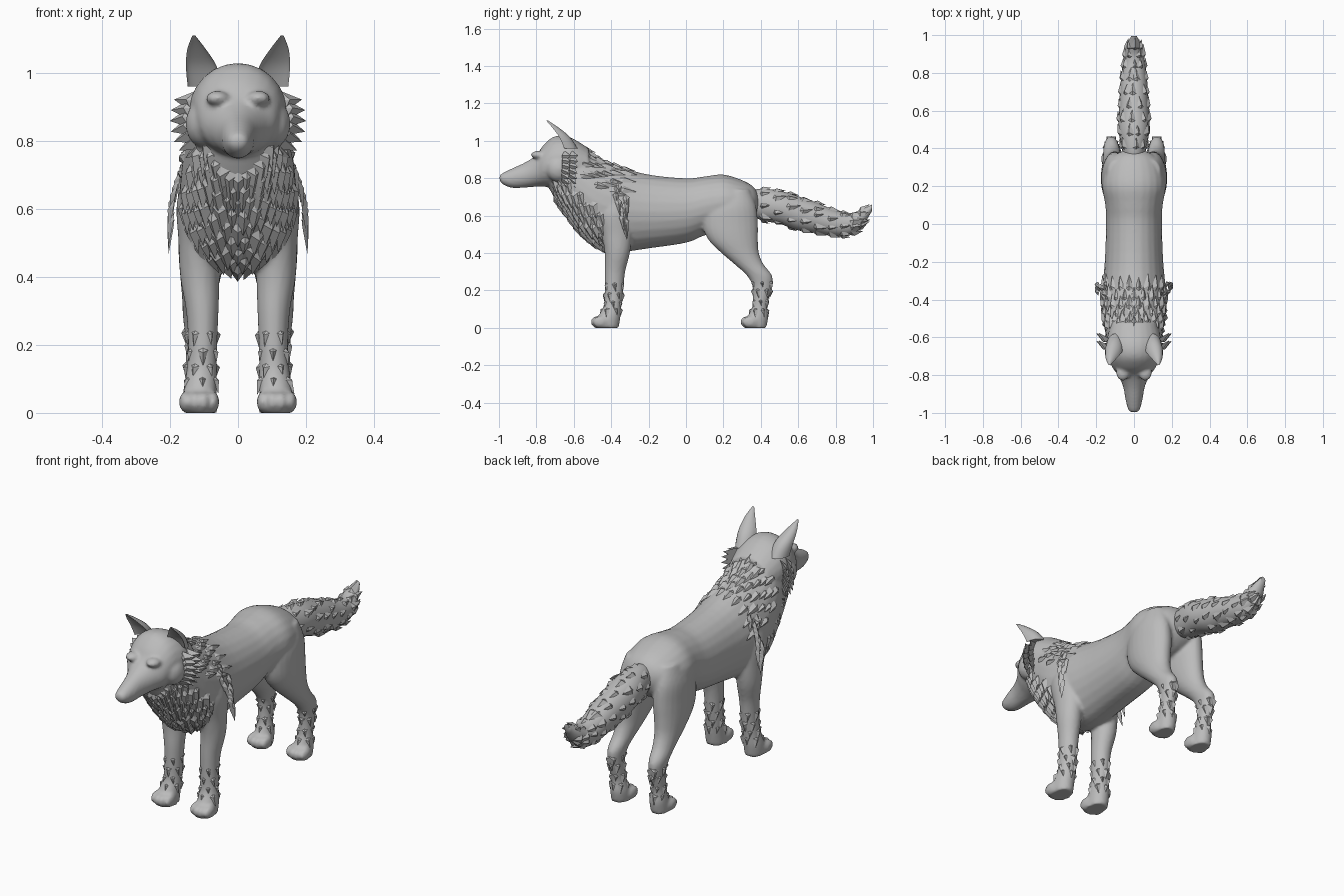
import bpy, bmesh, math, random
from mathutils import Vector, Matrix

if "Cube" in bpy.data.objects:
    bpy.data.objects.remove(bpy.data.objects["Cube"])

random.seed(4)
fur = bpy.data.materials.new("grey fur")
fur.diffuse_color = (0.5, 0.5, 0.5, 1)
fur.use_nodes = True
fur.node_tree.nodes["Principled BSDF"].inputs["Base Color"].default_value = fur.diffuse_color


def make_object(name, bm, angle=60):
    bmesh.ops.recalc_face_normals(bm, faces=bm.faces)
    me = bpy.data.meshes.new(name)
    bm.to_mesh(me)
    bm.free()
    me.materials.append(fur)
    ob = bpy.data.objects.new(name, me)
    bpy.context.collection.objects.link(ob)
    bpy.ops.object.select_all(action='DESELECT')
    bpy.context.view_layer.objects.active = ob
    ob.select_set(True)
    bpy.ops.object.shade_smooth_by_angle(angle=math.radians(angle))
    return ob


# Smooth value along a list of cross-sections (position, low, high, half width, x centre)
def section(rings, t):
    i = min(int(t), len(rings) - 2)
    f = t - i
    a, b, c, d = (rings[min(max(k, 0), len(rings) - 1)] for k in (i - 1, i, i + 1, i + 2))
    return [0.5 * (2 * q + (r - p) * f + (2 * p - 5 * q + 4 * r - s) * f * f
                   + (3 * q - p - 3 * r + s) * f ** 3) for p, q, r, s in zip(a, b, c, d)]


def point(rings, axis, t, ang, side=1, scoop=1):
    s, lo, hi, hw, xc = section(rings, t)
    sn = math.sin(ang)
    if sn < 0:
        sn *= scoop
    v = (lo + hi) / 2 + (hi - lo) / 2 * sn
    x = side * (xc + hw * math.cos(ang))
    return Vector((x, s, v)) if axis == 'y' else Vector((x, v, s))


def loft(bm, rings, axis, side=1, scoop=1, sides=24, steps=4):
    n = (len(rings) - 1) * steps
    rows = [[bm.verts.new(point(rings, axis, i / steps, 2 * math.pi * j / sides, side, scoop))
             for j in range(sides)] for i in range(n + 1)]
    for a, b in zip(rows, rows[1:]):
        for j in range(sides):
            k = (j + 1) % sides
            bm.faces.new((a[j], a[k], b[k], b[j]))
    bm.faces.new(rows[0])
    bm.faces.new(rows[-1])


def blob(bm, centre, size):
    bmesh.ops.create_uvsphere(bm, u_segments=16, v_segments=10, radius=1,
                              matrix=Matrix.Translation(centre) @ Matrix.Diagonal((*size, 1)))


# One pointed lock of fur lying on a surface
def lock(bm, p, d, n, length, width, lift=0.15):
    d = (d - n * d.dot(n)).normalized()
    s = d.cross(n)
    p = p - n * 0.008
    root = p - d * length * 0.25
    tip = p + d * length + n * length * lift
    left, right = p + s * width / 2, p - s * width / 2
    ridge = p + n * (0.012 + width * 0.15) + d * length * 0.2
    a, b, c, e, r = (bm.verts.new(v) for v in (root, left, tip, right, ridge))
    for f in ((a, b, r), (b, c, r), (c, e, r), (e, a, r), (a, e, c, b)):
        bm.faces.new(f)


def lock_on(bm, rings, axis, t, ang, flow, length, width, side=1, lift=0.15):
    p = point(rings, axis, t, ang, side)
    u = point(rings, axis, t + 0.02, ang, side) - p
    v = point(rings, axis, t, ang + 0.02, side) - p
    n = u.cross(v).normalized()
    mid = section(rings, t)
    core = Vector((side * mid[4], mid[0], (mid[1] + mid[2]) / 2)) if axis == 'y' else \
        Vector((side * mid[4], (mid[1] + mid[2]) / 2, mid[0]))
    if n.dot(p - core) < 0:
        n = -n
    k = random.uniform(0.8, 1.2)
    lock(bm, p, Vector(flow), n, length * k, width * k, lift)


torso = [(-.74, .76, .90, .06, 0), (-.70, .69, .96, .10, 0), (-.64, .60, 1.0, .135, 0),
         (-.56, .50, .97, .155, 0), (-.47, .43, .91, .17, 0), (-.36, .405, .865, .17, 0),
         (-.2, .425, .82, .155, 0), (0, .455, .80, .148, 0), (.1, .495, .81, .152, 0),
         (.2, .52, .82, .168, 0), (.3, .54, .79, .15, 0), (.36, .58, .755, .11, 0),
         (.39, .63, .71, .05, 0)]
head = [(-.997, .79, .815, .018, 0), (-.98, .768, .828, .032, 0), (-.93, .748, .853, .045, 0),
        (-.86, .75, .885, .058, 0), (-.80, .755, .925, .085, 0), (-.76, .755, .98, .115, 0),
        (-.70, .75, 1.025, .135, 0), (-.62, .74, 1.02, .145, 0), (-.52, .75, .96, .12, 0)]
front_leg = [(.72, -.44, -.32, .04, .11), (.62, -.47, -.30, .055, .125), (.5, -.45, -.29, .06, .115),
             (.4, -.435, -.30, .058, .112), (.3, -.435, -.325, .048, .105),
             (.2, -.435, -.335, .043, .104), (.12, -.44, -.345, .045, .107),
             (.06, -.47, -.35, .05, .112), (0, -.49, -.36, .05, .112)]
hind_leg = [(.74, .2, .34, .05, .09), (.65, .11, .375, .07, .1), (.55, .09, .385, .075, .1),
            (.47, .12, .385, .07, .105), (.40, .19, .39, .06, .11), (.34, .26, .415, .05, .115),
            (.28, .325, .46, .042, .12), (.22, .355, .46, .035, .12), (.12, .355, .435, .036, .118),
            (.06, .33, .44, .045, .115), (0, .31, .43, .045, .115)]
tail_rings = [(.33, .62, .73, .05, 0), (.4, .575, .745, .065, 0), (.5, .555, .735, .082, 0),
              (.6, .52, .705, .08, 0), (.7, .505, .67, .074, 0), (.8, .488, .63, .066, 0),
              (.88, .495, .615, .055, 0), (.94, .54, .635, .042, 0), (.995, .625, .66, .015, 0)]
ear_rings = [(.96, -.72, -.58, .05, .098), (1.02, -.735, -.62, .045, .108),
             (1.07, -.748, -.68, .027, .122), (1.11, -.757, -.74, .004, .13)]

# Torso, head and legs fused into one skin
bm = bmesh.new()
loft(bm, torso, 'y')
loft(bm, head, 'y')
for side in (-1, 1):
    blob(bm, (side * .06, -.79, .925), (.035, .04, .022))      # brow
    blob(bm, (side * .10, -.68, .85), (.055, .07, .07))        # cheek
    for leg, toe_y in ((front_leg, -.475), (hind_leg, .325)):
        loft(bm, leg, 'z', side)
        for k in range(4):                                     # toes
            off = k - 1.5
            blob(bm, (side * .114 + off * .027, toe_y + abs(off) * .012, .032), (.019, .042, .032))
body = make_object("body", bm)
remesh = body.modifiers.new("Fuse", 'REMESH')
remesh.mode = 'VOXEL'
remesh.voxel_size = 0.009
remesh.use_smooth_shade = True
soften = body.modifiers.new("Soften", 'SMOOTH')
soften.factor = 0.5
soften.iterations = 4

# Ears, hollow at the front
for side, label in ((-1, "left_ear"), (1, "right_ear")):
    bm = bmesh.new()
    loft(bm, ear_rings, 'z', side, scoop=-0.3, sides=20)
    make_object(label, bm, 50)

# Tail with swept-back locks
bm = bmesh.new()
loft(bm, tail_rings, 'y', sides=18)
make_object("tail", bm)
bm = bmesh.new()
for i in range(9):
    for j in range(8):
        ang = 2 * math.pi * (j + 0.5 * (i % 2)) / 8 + random.uniform(-.2, .2)
        lock_on(bm, tail_rings, 'y', 1.0 + i * 0.72, ang, (0, 1, 0.1), .06, .05, lift=.2)
make_object("tail_fur", bm, 30)

# Chest ruff: staggered rows of hanging locks
bm = bmesh.new()
for i in range(9):
    for j in range(-5, 6):
        ang = -math.pi / 2 + (j + 0.5 * (i % 2)) * 0.27
        lock_on(bm, torso, 'y', 0.9 + i * 0.4, ang, (0, .25, -1), .075, .06, lift=.16)
make_object("chest_ruff", bm, 30)

# Mane over the back of the neck
bm = bmesh.new()
for i in range(6):
    for j in range(-4, 5):
        ang = math.pi / 2 + (j + 0.5 * (i % 2)) * 0.3
        lock_on(bm, torso, 'y', 3.0 + i * 0.42, ang, (0, 1, -.25), .075, .05, lift=.18)
make_object("mane", bm, 30)

# Cheek locks, shoulder fringe and leg tufts on both sides
cheek, fringe, tufts = bmesh.new(), bmesh.new(), bmesh.new()
for side in (-1, 1):
    for i in range(7):
        for j in range(2):
            a = -0.95 + i * 0.24
            p = Vector((side * (.05 + .095 * math.cos(a)), -.66 + j * .04, .87 + .10 * math.sin(a)))
            flow = Vector((side * .75, .3, -.5 + .1 * i))
            lock(cheek, p, flow, Vector((side * .5, -.8, .2)).normalized(), .07, .065, 0)
    for i in range(11):
        z = .76 - i * .021
        p = Vector((side * (.152 + .045 * math.sin(math.pi * min(i, 8) / 16)),
                    -.35 + random.uniform(-.03, .03), z))
        lock(fringe, p, Vector((side * .1, .15, -1)), Vector((side, 0, .1)).normalized(), .085, .035, .08)
    for leg, start, rows in ((front_leg, 4.6, 4), (hind_leg, 6.6, 4)):
        for i in range(rows):
            for j in range(6):
                lock_on(tufts, leg, 'z', start + i * .55, j * math.pi / 3 + i * .5,
                        (0, .2, -1), .045, .036, side, .15)
make_object("cheek_fur", cheek, 30)
make_object("shoulder_fringe", fringe, 30)
make_object("leg_tufts", tufts, 30)
